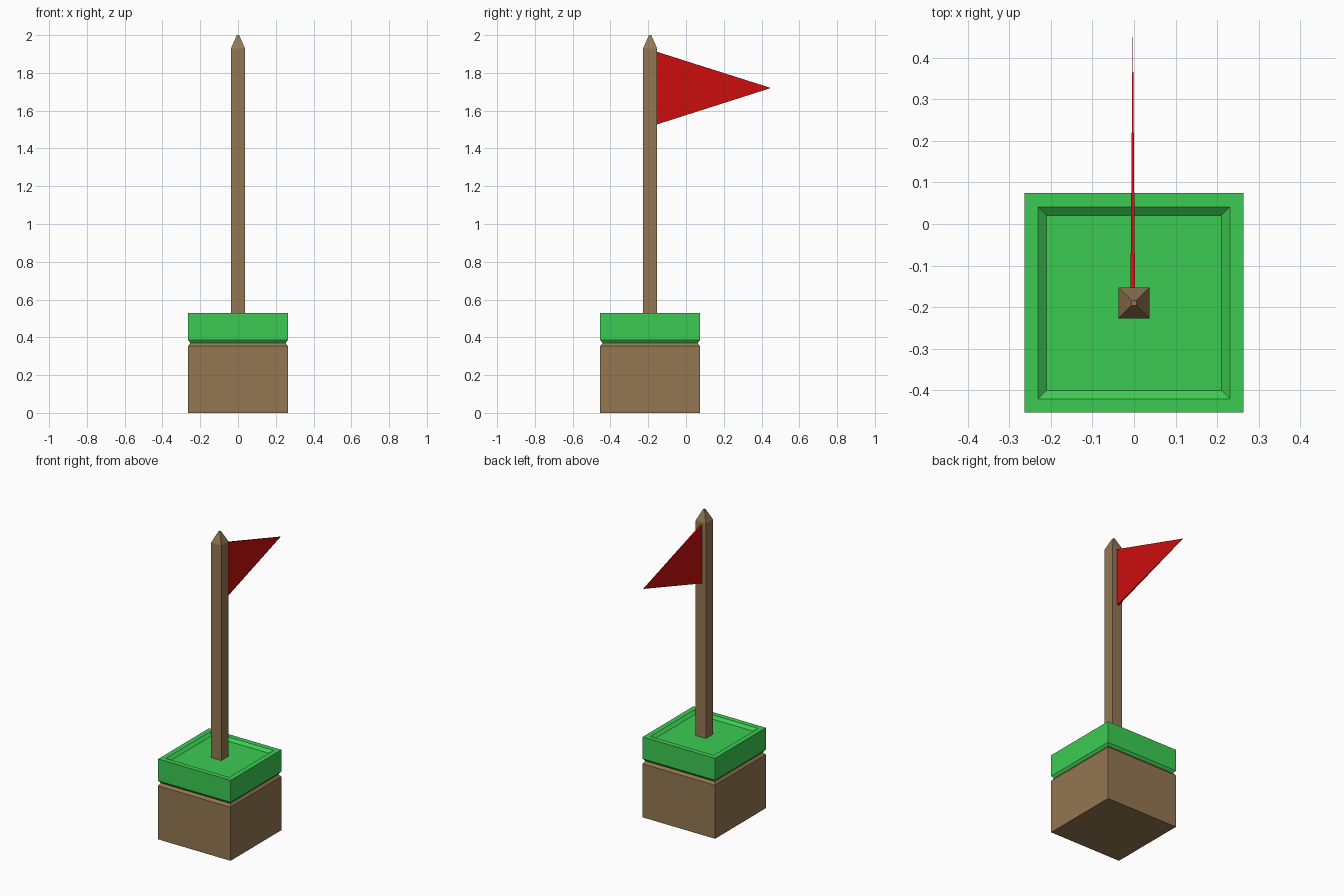
import bpy, bmesh

if "Cube" in bpy.data.objects:
    bpy.data.objects.remove(bpy.data.objects["Cube"])

CY = -0.19  # block and pole share this y centre


def material(name, rgb):
    m = bpy.data.materials.new(name)
    m.diffuse_color = (*rgb, 1)
    m.use_nodes = True
    m.node_tree.nodes["Principled BSDF"].inputs["Base Color"].default_value = m.diffuse_color
    return m


brown = material("earth_brown", (0.296, 0.184, 0.084))
green = material("grass_green", (0.045, 0.60, 0.085))
red = material("flag_red", (0.60, 0.004, 0.004))


def finish(name, bm, mat):
    bmesh.ops.recalc_face_normals(bm, faces=bm.faces)
    me = bpy.data.meshes.new(name)
    bm.to_mesh(me)
    bm.free()
    me.materials.append(mat)
    ob = bpy.data.objects.new(name, me)
    bpy.context.collection.objects.link(ob)
    return ob


def square_loft(name, rings, mat):
    """Closed solid through square rings given as (half_width, z)."""
    bm = bmesh.new()
    loops = [[bm.verts.new((sx * h, CY + sy * h, z))
              for sx, sy in ((-1, -1), (1, -1), (1, 1), (-1, 1))]
             for h, z in rings]
    for a, b in zip(loops, loops[1:]):
        for i in range(4):
            j = (i + 1) % 4
            bm.faces.new((a[i], a[j], b[j], b[i]))
    bm.faces.new(loops[0][::-1])
    bm.faces.new(loops[-1])
    return finish(name, bm, mat)


# Earth block with chamfered top edge
square_loft("earth_block", [(0.264, 0), (0.264, 0.353), (0.252, 0.37)], brown)

# Grass slab: chamfered below, shallow sloped recess on top
square_loft("grass_slab", [(0.252, 0.37), (0.264, 0.386), (0.264, 0.53),
                           (0.231, 0.53), (0.211, 0.513)], green)

# Square pole with a blunt pointed tip
square_loft("pole", [(0.037, 0.50), (0.037, 1.93), (0.006, 2.0)], brown)

# Triangular pennant, thick at the pole and thin at the tip
bm = bmesh.new()
sides = []
for s in (-1, 1):
    sides.append([bm.verts.new((-0.003 + s * t, y, z)) for t, y, z in
                  ((0.0055, -0.155, 1.527), (0.0005, 0.45, 1.72), (0.0055, -0.155, 1.912))])
bm.faces.new(sides[0])
bm.faces.new(sides[1][::-1])
for i in range(3):
    j = (i + 1) % 3
    bm.faces.new((sides[0][i], sides[0][j], sides[1][j], sides[1][i]))
finish("flag", bm, red)
